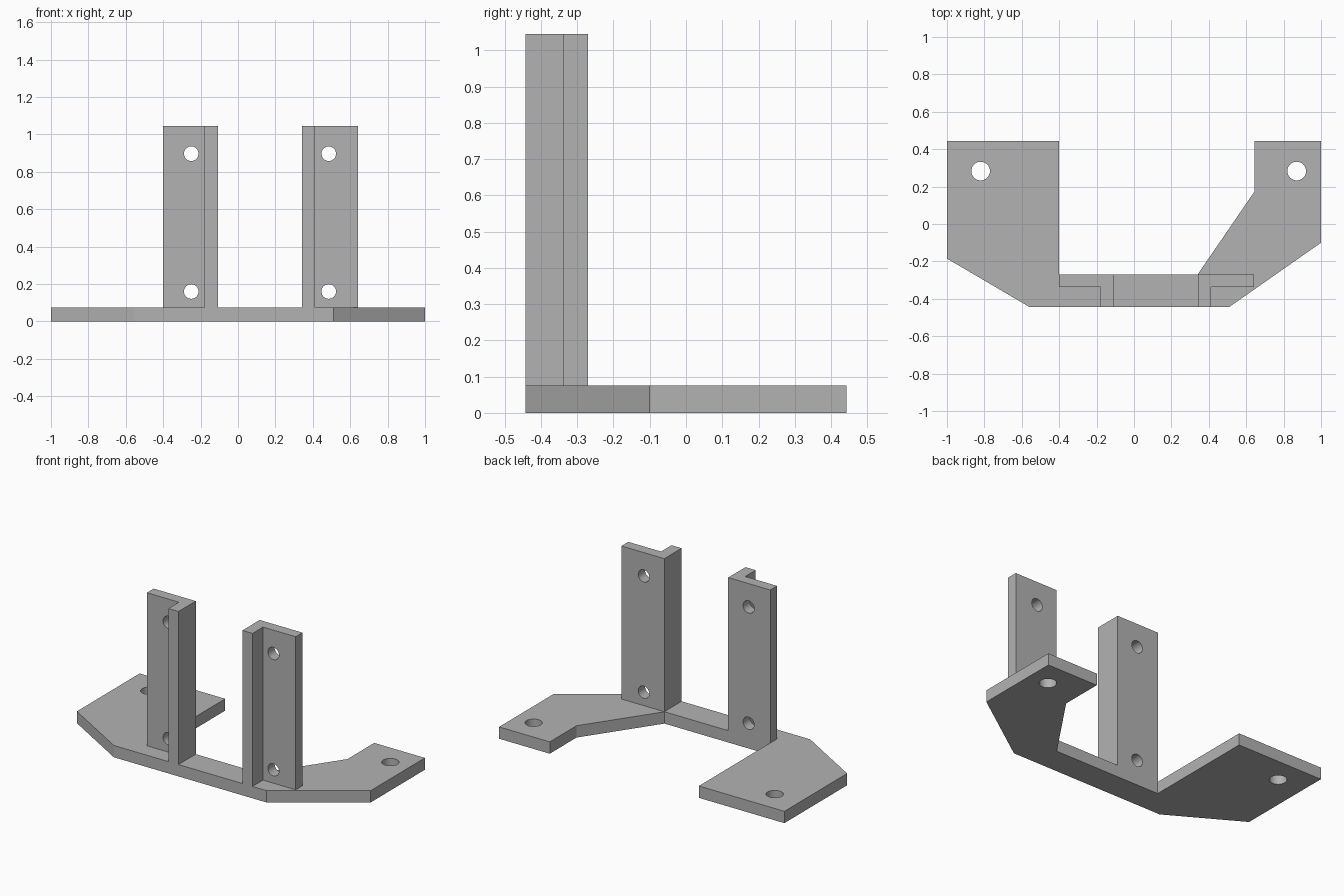
import bpy
import bmesh
from math import radians
from mathutils import Matrix, Vector

cube = bpy.data.objects.get("Cube")
if cube:
    bpy.data.objects.remove(cube, do_unlink=True)

BASE_TOP = 0.075
POST_TOP = 1.045
FRONT, BACK = -0.443, -0.27

grey = bpy.data.materials.new("plain grey")
grey.use_nodes = True
colour = (0.45, 0.45, 0.45, 1)
grey.diffuse_color = colour
grey.node_tree.nodes["Principled BSDF"].inputs["Base Color"].default_value = colour


def add_object(name, bm):
    bmesh.ops.recalc_face_normals(bm, faces=bm.faces)
    mesh = bpy.data.meshes.new(name)
    bm.to_mesh(mesh)
    bm.free()
    mesh.materials.append(grey)
    obj = bpy.data.objects.new(name, mesh)
    bpy.context.collection.objects.link(obj)
    return obj


def prism(name, outline, bottom, top):
    """Extrude a plan outline upwards."""
    bm = bmesh.new()
    face = bm.faces.new([bm.verts.new((x, y, bottom)) for x, y in outline])
    up = bmesh.ops.extrude_face_region(bm, geom=[face], use_keep_orig=True)
    verts = [v for v in up["geom"] if isinstance(v, bmesh.types.BMVert)]
    bmesh.ops.translate(bm, verts=verts, vec=(0, 0, top - bottom))
    return add_object(name, bm)


def drill(obj, centres, radius, depth, axis):
    """Cut round holes along the given axis."""
    turn = Matrix.Rotation(radians(90), 4, "X") if axis == "Y" else Matrix()
    bm = bmesh.new()
    for centre in centres:
        bmesh.ops.create_cone(bm, cap_ends=True, segments=32, radius1=radius,
                              radius2=radius, depth=depth,
                              matrix=Matrix.Translation(Vector(centre)) @ turn)
    cutter = add_object("hole_cutter", bm)
    cutter.hide_render = True
    mod = obj.modifiers.new("holes", "BOOLEAN")
    mod.operation = "DIFFERENCE"
    mod.solver = "EXACT"
    mod.object = cutter
    bpy.context.view_layer.objects.active = obj
    bpy.ops.object.modifier_apply(modifier=mod.name)
    bpy.data.objects.remove(cutter, do_unlink=True)


def smooth_holes(obj):
    bpy.ops.object.select_all(action="DESELECT")
    obj.select_set(True)
    bpy.context.view_layer.objects.active = obj
    bpy.ops.object.shade_smooth_by_angle(angle=radians(25))


# Flat base with two mounting feet
base = prism("base_plate", [
    (-1, 0.443), (-1, -0.185), (-0.56, FRONT), (0.51, FRONT), (1, -0.10),
    (1, 0.443), (0.645, 0.443), (0.645, 0.175), (0.34, BACK), (-0.4, BACK),
    (-0.4, 0.443)], 0, BASE_TOP)
drill(base, [(-0.82, 0.283, 0.04), (0.87, 0.283, 0.04)], 0.05, 0.3, "Z")
smooth_holes(base)


# Upright angle brackets: flange on the inner side, drilled plate outwards
def bracket(name, inner, outer, hole_x):
    side = 1 if outer > inner else -1
    flange = inner + side * 0.071
    plate = BACK - 0.068
    post = prism(name, [(inner, BACK), (inner, FRONT), (flange, FRONT),
                        (flange, plate), (outer, plate), (outer, BACK)],
                 BASE_TOP, POST_TOP)
    drill(post, [(hole_x, BACK - 0.035, z) for z in (0.16, 0.897)],
          0.039, 0.2, "Y")
    smooth_holes(post)


bracket("right_bracket", -0.107, -0.402, -0.25)
bracket("left_bracket", 0.341, 0.641, 0.485)
